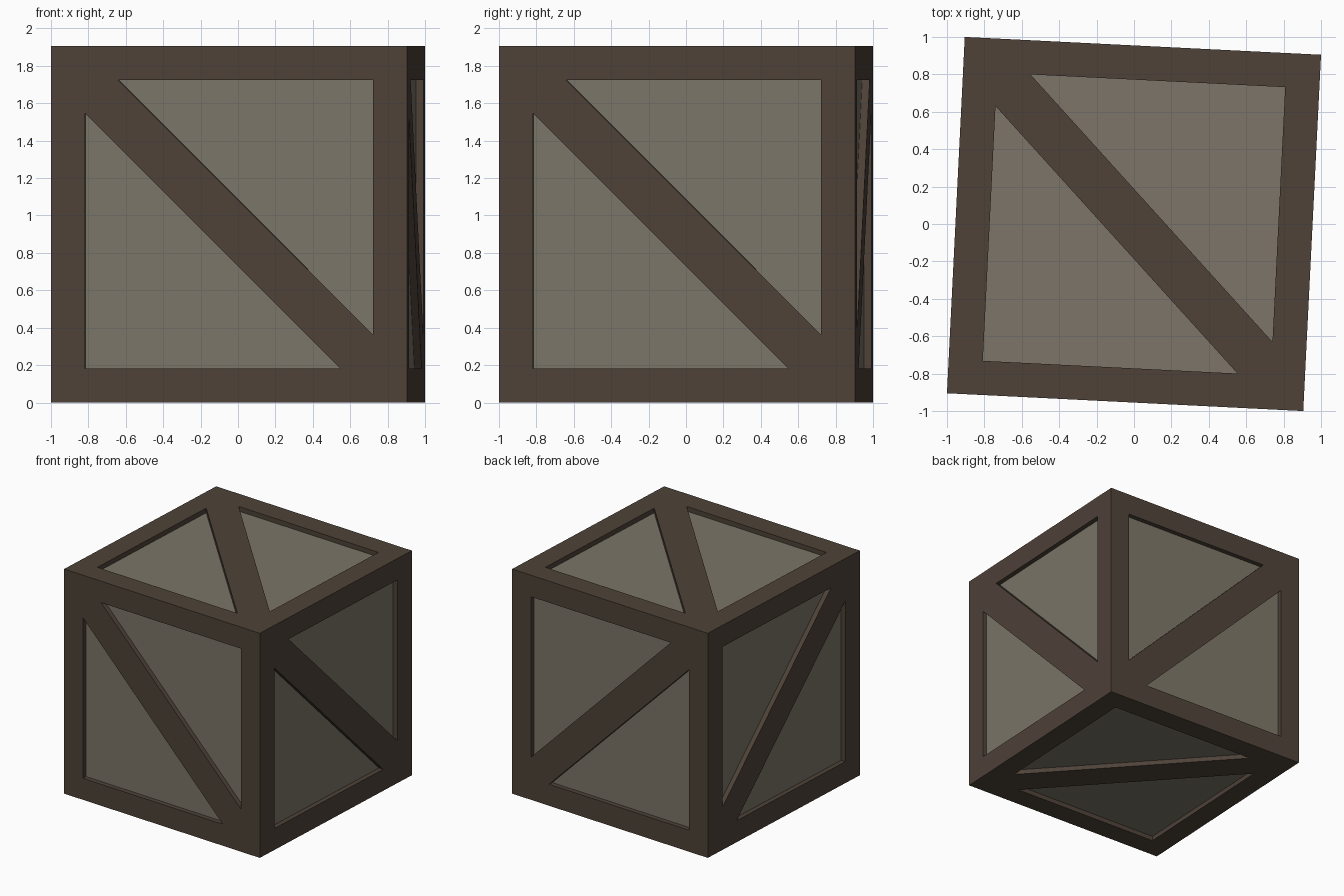
import bpy, bmesh, math
from itertools import permutations
from mathutils import Vector

if "Cube" in bpy.data.objects:
    bpy.data.objects.remove(bpy.data.objects["Cube"])

TURN = -math.radians(2.86)   # crate sits slightly turned on the ground
H = 0.9536                   # half side of the crate
I = 0.771                    # half side of the opening inside the border
G = 0.178                    # brace width measured along the border
D = 0.04                     # panel recess depth


def material(name, rgb):
    m = bpy.data.materials.new(name)
    m.diffuse_color = (*rgb, 1)
    m.use_nodes = True
    m.node_tree.nodes["Principled BSDF"].inputs["Base Color"].default_value = m.diffuse_color
    return m


def place(obj, mat):
    obj.data.materials.append(mat)
    obj.location.z = H
    obj.rotation_euler.z = TURN


# One side of the frame in 2D: outer corners, then the two triangular openings
outer = [(-H, -H), (H, -H), (H, H), (-H, H)]
low = [(-I, -I), (I - G, -I), (-I, I - G)]
high = [(I, I), (G - I, I), (I, G - I)]
points = outer + low + high
# Four border boards and the diagonal brace
boards = [(0, 1, 5, 4), (1, 2, 7, 9), (2, 3, 8, 7), (3, 0, 4, 6),
          (1, 9, 8, 3, 6, 5)]

# Frame: every ordered pair of axes gives one of the six sides
bm = bmesh.new()
for u, v in permutations([Vector((1, 0, 0)), Vector((0, 1, 0)), Vector((0, 0, 1))], 2):
    n = u.cross(v)
    verts = [bm.verts.new(u * a + v * b + n * H) for a, b in points]
    for board in boards:
        bm.faces.new([verts[k] for k in board])
    # Inner walls of the openings, down to the recessed panel
    for ring in (verts[4:7], verts[7:10]):
        deep = [bm.verts.new(p.co - n * D) for p in ring]
        for k in range(3):
            j = (k + 1) % 3
            bm.faces.new((ring[k], ring[j], deep[j], deep[k]))
bmesh.ops.remove_doubles(bm, verts=bm.verts, dist=1e-4)
bmesh.ops.recalc_face_normals(bm, faces=bm.faces)
mesh = bpy.data.meshes.new("crate_frame")
bm.to_mesh(mesh)
bm.free()
frame = bpy.data.objects.new("crate_frame", mesh)
bpy.context.collection.objects.link(frame)
place(frame, material("dark_wood", (0.077, 0.055, 0.04)))

# Panels: a box seen through the openings
bpy.ops.mesh.primitive_cube_add(size=2 * (H - D))
panels = bpy.context.object
panels.name = "crate_panels"
place(panels, material("pale_wood", (0.2, 0.178, 0.138)))
